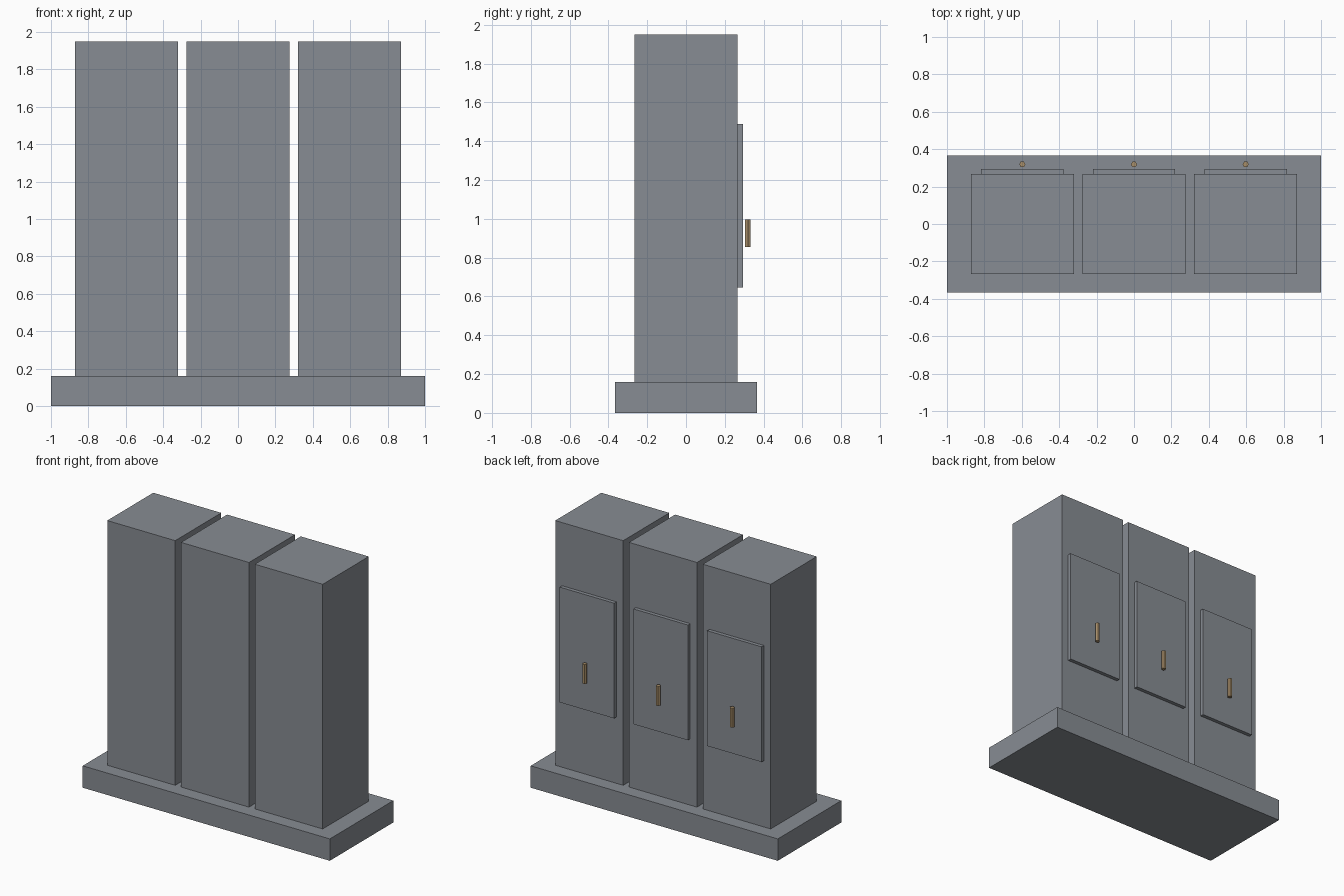
import bpy, bmesh, math
from mathutils import Matrix

if "Cube" in bpy.data.objects:
    bpy.data.objects.remove(bpy.data.objects["Cube"])


def material(name, rgb):
    m = bpy.data.materials.new(name)
    m.diffuse_color = (*rgb, 1.0)
    m.use_nodes = True
    m.node_tree.nodes["Principled BSDF"].inputs["Base Color"].default_value = m.diffuse_color
    return m


grey = material("cabinet_grey", (0.245, 0.265, 0.292))
brass = material("handle_brass", (0.39, 0.27, 0.14))


def finish(name, bm, mat):
    me = bpy.data.meshes.new(name)
    bm.to_mesh(me)
    bm.free()
    me.materials.append(mat)
    ob = bpy.data.objects.new(name, me)
    bpy.context.collection.objects.link(ob)
    return ob


def box(name, lo, hi, mat):
    bm = bmesh.new()
    size = [b - a for a, b in zip(lo, hi)]
    mid = [(a + b) / 2 for a, b in zip(lo, hi)]
    bmesh.ops.create_cube(bm, size=1, matrix=Matrix.Translation(mid) @ Matrix.Diagonal((*size, 1)))
    return finish(name, bm, mat)


def hex_bar(name, x, y, z0, z1, r, mat):
    bm = bmesh.new()
    mtx = Matrix.Translation((x, y, (z0 + z1) / 2)) @ Matrix.Rotation(math.radians(90), 4, 'Z')
    bmesh.ops.create_cone(bm, cap_ends=True, segments=6, radius1=r, radius2=r,
                          depth=z1 - z0, matrix=mtx)
    return finish(name, bm, mat)


# Plinth
box("plinth", (-1, -0.367, 0), (1, 0.367, 0.16), grey)

# Three cabinets, each with a raised door panel and handle on the +y side
for label, x in (("left", -0.597), ("middle", 0.0), ("right", 0.597)):
    box(label + "_cabinet", (x - 0.275, -0.266, 0.16), (x + 0.275, 0.266, 1.95), grey)
    box(label + "_door_panel", (x - 0.22, 0.266, 0.645), (x + 0.22, 0.293, 1.488), grey)
    hex_bar(label + "_handle", x, 0.319, 0.855, 0.997, 0.0165, brass)
